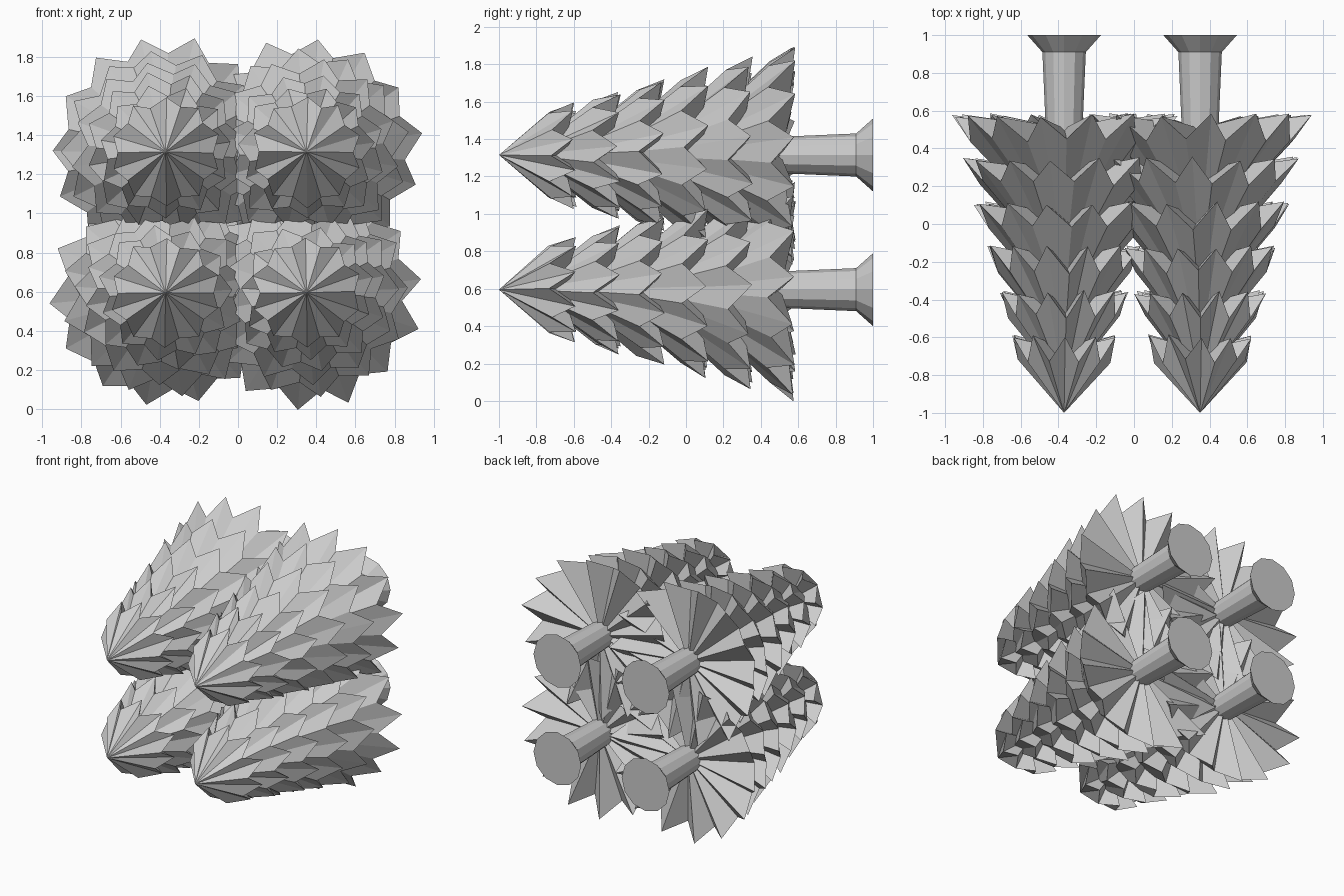
import bpy
import bmesh
import random
from math import sin, cos, tau, radians

random.seed(4)
cube = bpy.data.objects.get("Cube")
if cube:
    bpy.data.objects.remove(cube)

grey = bpy.data.materials.new("plain grey")
grey.use_nodes = True
grey.diffuse_color = (0.6, 0.6, 0.6, 1)
grey.node_tree.nodes["Principled BSDF"].inputs["Base Color"].default_value = (0.6, 0.6, 0.6, 1)


def ring(bm, centre, points):
    """Add vertices from (radius, y, angle) around the lying tree's axis."""
    return [bm.verts.new((centre[0] + r * cos(a), y, centre[1] + r * sin(a)))
            for r, y, a in points]


def bridge(bm, a, b):
    for i in range(len(a)):
        j = (i + 1) % len(a)
        bm.faces.new((a[i], a[j], b[j], b[i]))


def fan(bm, rim, tip):
    for i in range(len(rim)):
        bm.faces.new((rim[i], rim[(i + 1) % len(rim)], tip))


def finish(bm, name):
    bmesh.ops.recalc_face_normals(bm, faces=bm.faces)
    mesh = bpy.data.meshes.new(name)
    bm.to_mesh(mesh)
    bm.free()
    mesh.materials.append(grey)
    bpy.context.collection.objects.link(bpy.data.objects.new(name, mesh))


def branch_tier(name, centre, spikes, phase, height, radius, tip_y):
    """Pleated cone: apex, zigzag rim of spikes and notches, pleated underside."""
    bm = bmesh.new()
    rim = []
    for i in range(2 * spikes):
        r, y = (radius, tip_y) if i % 2 == 0 else (radius * 0.85, tip_y - 0.13)
        rim.append((r * random.uniform(0.97, 1.02), y + random.uniform(-0.012, 0.012),
                    phase + tau * i / (2 * spikes) + random.uniform(-0.03, 0.03)))
    rim = ring(bm, centre, rim)
    apex, under = ring(bm, centre, [(0, tip_y - height, 0), (0, tip_y - 0.07, 0)])
    fan(bm, rim, apex)
    fan(bm, rim, under)
    finish(bm, name)


def trunk(name, centre):
    """Tapered trunk with a flared foot."""
    bm = bmesh.new()
    sides = 12
    rings = [ring(bm, centre, [(r, y, tau * i / sides) for i in range(sides)])
             for r, y in ((0.095, 0.45), (0.115, 0.91), (0.195, 1.0))]
    for a, b in zip(rings, rings[1:]):
        bridge(bm, a, b)
    bm.faces.new(rings[0])
    bm.faces.new(rings[-1])
    finish(bm, name)


# Spike count, cone height, spike tip radius, spike tip y
TIERS = [
    (10, 0.405, 0.285, -0.595),
    (11, 0.50, 0.345, -0.36),
    (12, 0.56, 0.41, -0.125),
    (12, 0.60, 0.475, 0.11),
    (13, 0.63, 0.53, 0.345),
    (14, 0.66, 0.59, 0.575),
]
# Two by two stack: name, centre (x, z), turn of the widest tier
TREES = [
    ("upper_right", (-0.37, 1.315), 24),
    ("upper_left", (0.35, 1.315), 8.7),
    ("lower_right", (-0.37, 0.595), 4.2),
    ("lower_left", (0.35, 0.595), 8.3),
]

for tree, centre, turn in TREES:
    trunk(tree + "_trunk", centre)
    for k, (spikes, height, radius, tip_y) in enumerate(TIERS):
        phase = random.uniform(0, tau)
        if k == 0:
            phase = radians(90)
        elif k == len(TIERS) - 1:
            phase = radians(turn)
        branch_tier(f"{tree}_branch_tier_{k + 1}", centre, spikes, phase,
                    height, radius, tip_y)
